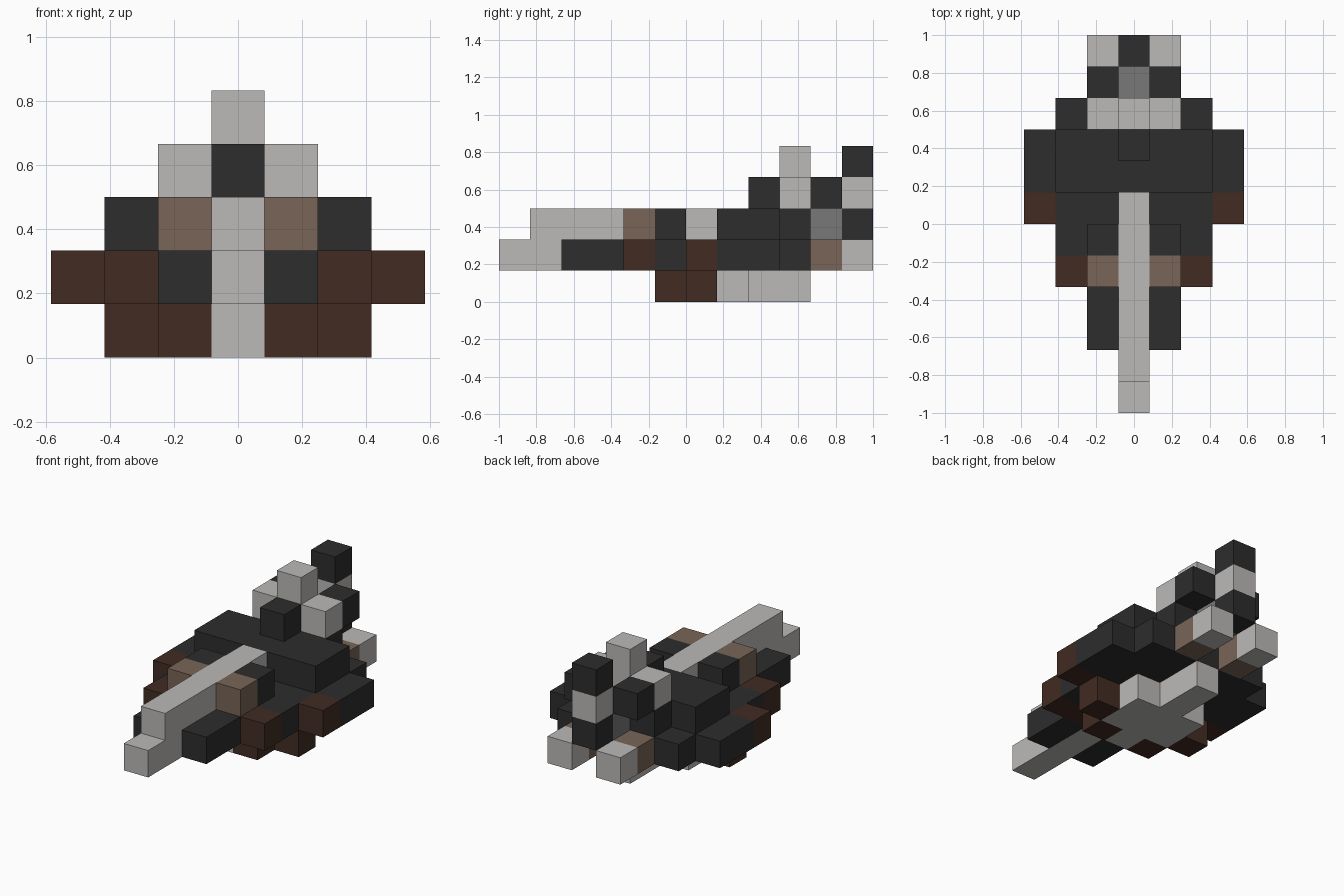
import bpy, bmesh
from mathutils import Matrix, Vector

cube = bpy.data.objects.get("Cube")
if cube:
    bpy.data.objects.remove(cube)

UNIT = 1 / 6  # edge of one block


def material(name, r, g, b):
    m = bpy.data.materials.new(name)
    m.use_nodes = True
    m.diffuse_color = (r, g, b, 1)
    m.node_tree.nodes["Principled BSDF"].inputs["Base Color"].default_value = (r, g, b, 1)
    return m


charcoal = material("charcoal", .026, .026, .026)
light_grey = material("light_grey", .503, .491, .479)
mid_grey = material("mid_grey", .188, .188, .188)
brown = material("brown", .054, .025, .016)
tan = material("tan", .188, .13, .095)


def part(name, mat, *boxes):
    """Join boxes given as inclusive block ranges (x0, x1, y0, y1, layer).
    Boxes off the centre line are repeated on the other side."""
    bm = bmesh.new()
    for x0, x1, y0, y1, layer in boxes:
        size = Vector((x1 - x0 + 1, y1 - y0 + 1, 1)) * UNIT
        for side in ((1, -1) if x0 > 0 else (1,)):
            centre = Vector((side * (x0 + x1) / 2, (y0 + y1 + 1) / 2 - 6, layer + .5)) * UNIT
            bmesh.ops.create_cube(bm, size=1, matrix=Matrix.Translation(centre) @ Matrix.Diagonal((*size, 1)))
    mesh = bpy.data.meshes.new(name)
    bm.to_mesh(mesh)
    bm.free()
    mesh.materials.append(mat)
    obj = bpy.data.objects.new(name, mesh)
    bpy.context.collection.objects.link(obj)


# Underside
part("belly", light_grey, (0, 0, 5, 9, 0), (1, 1, 6, 7, 0))
part("belly_edges", brown, (1, 1, 5, 5, 0), (2, 2, 6, 6, 0))

# Nose and central ridge
part("nose", light_grey, (0, 0, 0, 4, 1))
part("ridge", light_grey, (0, 0, 1, 6, 2))
part("nose_sides", charcoal, (1, 1, 2, 3, 1))

# Main body
part("lower_body", charcoal, (-2, 2, 5, 9, 1))
part("upper_body", charcoal, (-2, 2, 7, 8, 2), (-1, 1, 9, 9, 2))
part("shoulders", charcoal, (1, 1, 5, 5, 2))
part("cheeks", brown, (1, 2, 4, 4, 1))
part("brows", tan, (1, 1, 4, 4, 2))

# Side wings
part("wings", charcoal, (3, 3, 7, 8, 1))
part("wing_tips", brown, (3, 3, 6, 6, 1))

# Raised rear block
part("crest", light_grey, (-1, 1, 9, 9, 3), (0, 0, 9, 9, 4))
part("crest_front", charcoal, (0, 0, 8, 8, 3))
part("crest_rear", charcoal, (1, 1, 10, 10, 3))

# Tail column and rear feet
part("tail_root", mid_grey, (0, 0, 10, 10, 2))
part("tail", charcoal, (0, 0, 11, 11, 2), (0, 0, 11, 11, 4))
part("tail_band", light_grey, (0, 0, 11, 11, 3))
part("rear_legs", tan, (1, 1, 10, 10, 1))
part("rear_feet", light_grey, (1, 1, 11, 11, 1))
